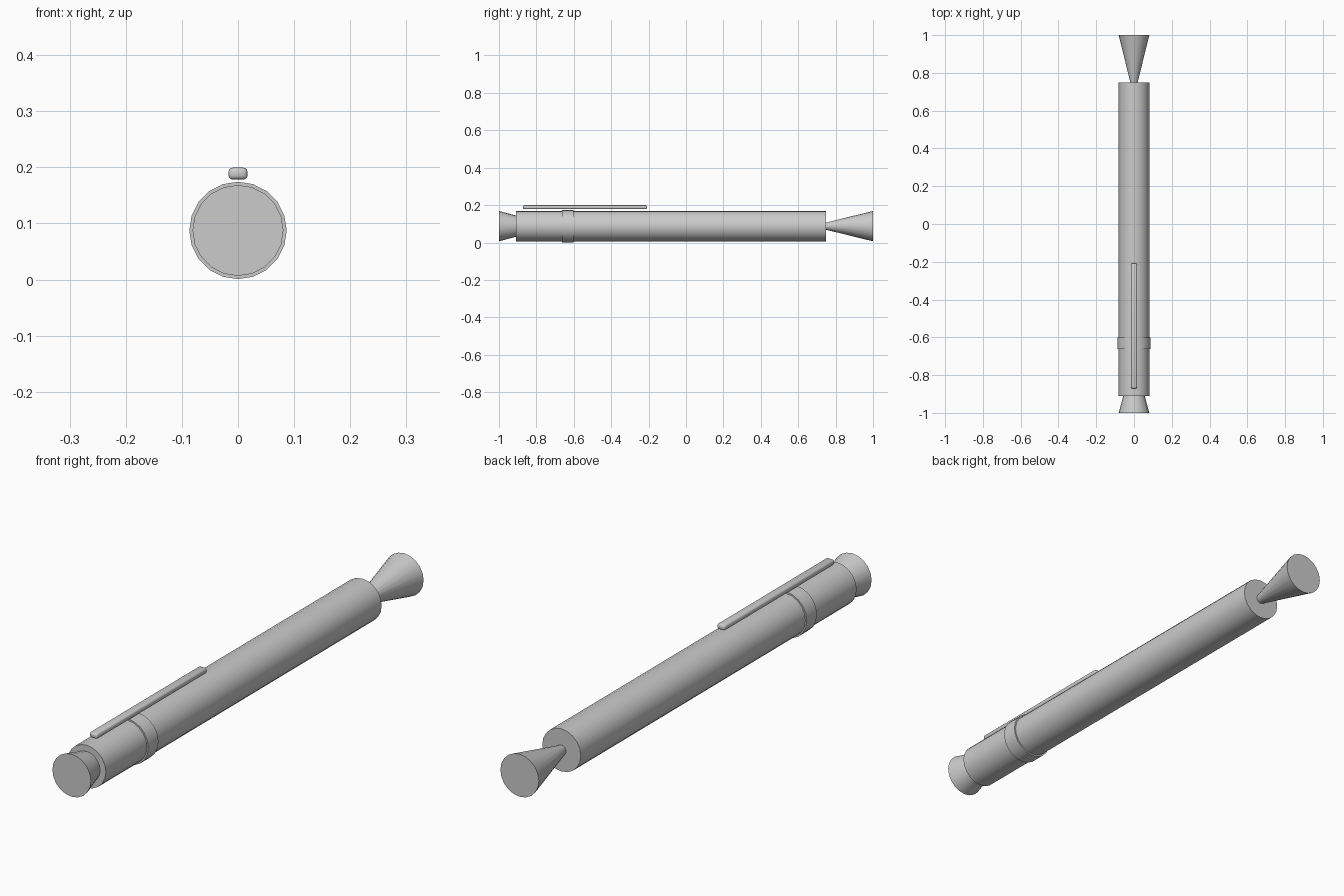
import bpy, math

if "Cube" in bpy.data.objects:
    bpy.data.objects.remove(bpy.data.objects["Cube"])

SIDES = 20
AXIS_Z = 0.0875   # height of the long axis


def tube(name, y0, y1, r0, r1):
    """Capped cylinder or cone lying along y, from y0 (radius r0) to y1 (radius r1)."""
    bpy.ops.mesh.primitive_cone_add(
        vertices=SIDES, radius1=r0, radius2=r1, depth=y1 - y0,
        location=(0, (y0 + y1) / 2, AXIS_Z), rotation=(-math.pi / 2, 0, 0))
    ob = bpy.context.object
    ob.name = name
    bpy.ops.object.transform_apply(location=False, rotation=True, scale=True)
    bpy.ops.object.shade_smooth_by_angle(angle=math.radians(30))
    return ob


# Barrel and its collar
tube("barrel", -0.91, 0.748, 0.081, 0.081)
tube("collar", -0.663, -0.602, 0.0868, 0.0868)

# Flared ends
tube("front_flare", -1.0, -0.91, 0.081, 0.057)
tube("rear_flare", 0.748, 1.0, 0.019, 0.081)

# Rounded pocket clip above the barrel
y0, y1, z0, z1 = -0.871, -0.208, 0.178, 0.1995
bpy.ops.mesh.primitive_cube_add(size=1, location=(0, (y0 + y1) / 2, (z0 + z1) / 2))
clip = bpy.context.object
clip.name = "clip"
clip.scale = (0.034, y1 - y0, z1 - z0)
bpy.ops.object.transform_apply(location=False, rotation=False, scale=True)
bevel = clip.modifiers.new("rounding", 'BEVEL')
bevel.width = 0.008
bevel.segments = 3
bpy.ops.object.modifier_apply(modifier="rounding")
bpy.ops.object.shade_smooth_by_angle(angle=math.radians(40))
